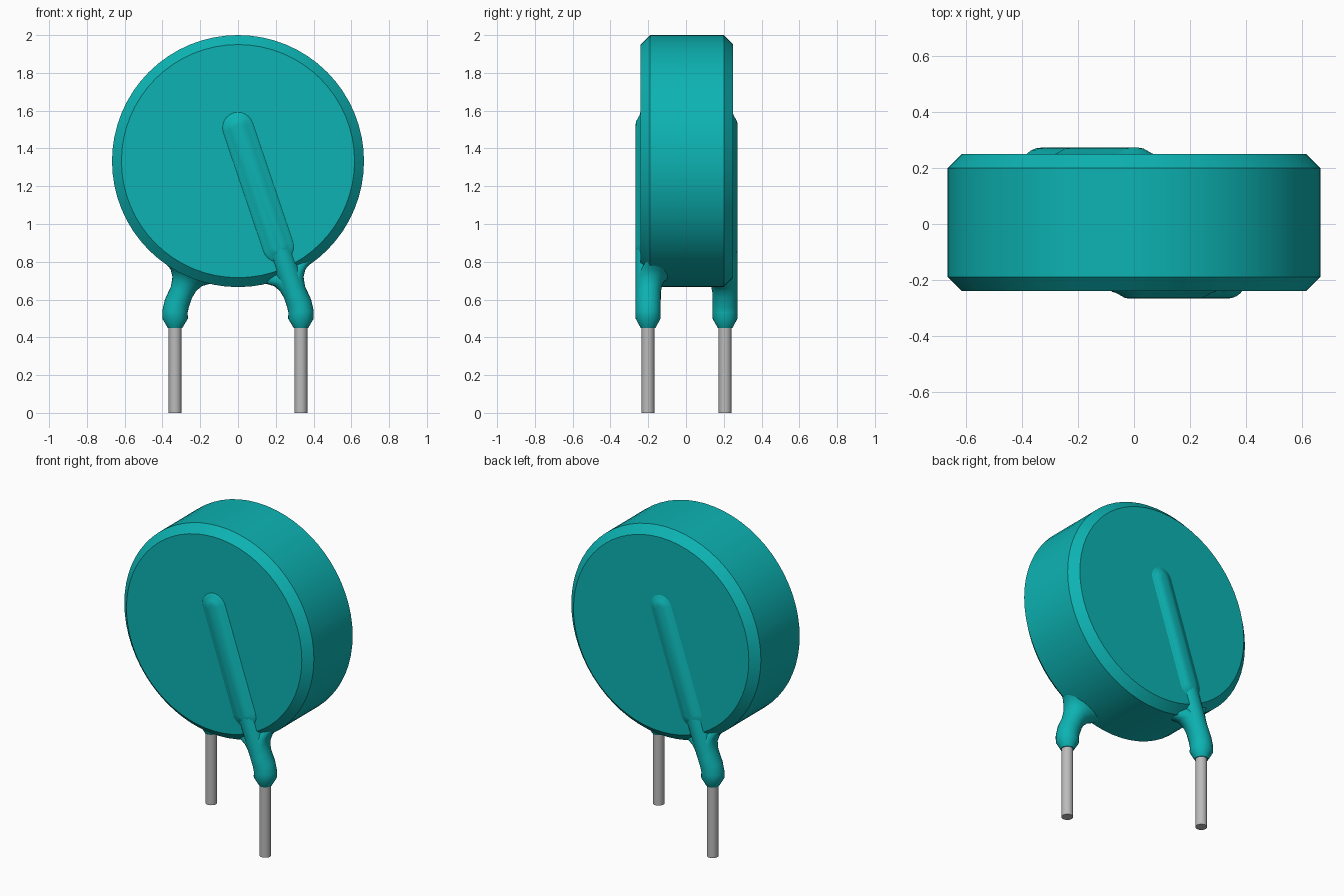
import bpy, bmesh, math
from mathutils import Vector

cube = bpy.data.objects.get("Cube")
if cube:
    bpy.data.objects.remove(cube)

MID_Y = 0.003
SIDES = 24


def material(name, color):
    mat = bpy.data.materials.new(name)
    mat.use_nodes = True
    mat.diffuse_color = (*color, 1)
    mat.node_tree.nodes["Principled BSDF"].inputs["Base Color"].default_value = (*color, 1)
    return mat


teal = material("teal coating", (0.004, 0.45, 0.45))
metal = material("grey metal", (0.5, 0.5, 0.5))


def add_object(name, bm, mat, sharp_angle):
    bmesh.ops.recalc_face_normals(bm, faces=bm.faces)
    mesh = bpy.data.meshes.new(name)
    bm.to_mesh(mesh)
    bm.free()
    mesh.materials.append(mat)
    mesh.shade_smooth()
    mesh.set_sharp_from_angle(angle=math.radians(sharp_angle))
    obj = bpy.data.objects.new(name, mesh)
    bpy.context.collection.objects.link(obj)
    return obj


def loft(name, rings, mat, side, sharp_angle=40):
    """Skin closed rings of points; side -1 turns the part half round z."""
    bm = bmesh.new()
    loops = [[bm.verts.new((side * p.x, side * p.y + MID_Y, p.z)) for p in ring]
             for ring in rings]
    for a, b in zip(loops, loops[1:]):
        for i in range(len(a)):
            j = (i + 1) % len(a)
            bm.faces.new((a[i], a[j], b[j], b[i]))
    bm.faces.new(loops[0])
    bm.faces.new(loops[-1])
    return add_object(name, bm, mat, sharp_angle)


def oval(left, right, front, back):
    """Ring spanning two x-z points sideways and front to back in y."""
    l, r = Vector((left[0], 0, left[1])), Vector((right[0], 0, right[1]))
    center = (l + r) / 2 + Vector((0, (front + back) / 2, 0))
    u, v = (r - l) / 2, Vector((0, (back - front) / 2, 0))
    angles = [math.tau * i / SIDES for i in range(SIDES)]
    return [center + u * math.cos(t) + v * math.sin(t) for t in angles]


def stadium(a, b, reach, y):
    """Rounded outline at a given reach around the segment a-b."""
    a, b = Vector((a[0], y, a[1])), Vector((b[0], y, b[1]))
    along = (a - b).normalized()
    across = Vector((along.z, 0, -along.x))
    points = []
    for end, sign in ((a, 1), (b, -1)):
        for i in range(13):
            t = math.pi * i / 12
            points.append(end + sign * reach * (across * math.cos(t) + along * math.sin(t)))
    return points


# Chamfered round body
bm = bmesh.new()
profile = [(0.617, -0.245), (0.667, -0.195), (0.667, 0.195), (0.617, 0.245)]
loops = []
for radius, y in profile:
    loops.append([bm.verts.new((radius * math.sin(math.tau * i / 64), y + 0.005,
                                1.333 + radius * math.cos(math.tau * i / 64)))
                  for i in range(64)])
for a, b in zip(loops, loops[1:]):
    for i in range(64):
        bm.faces.new((a[i], a[i - 1], b[i - 1], b[i]))
bm.faces.new(loops[0])
bm.faces.new(loops[-1])
add_object("disc_body", bm, teal, 30)

# Coated leg: collar, bend and flare into the body
leg_stations = [
    ((0.295, 0.45), (0.372, 0.45), -0.243, -0.165),
    ((0.265, 0.50), (0.401, 0.50), -0.270, -0.137),
    ((0.267, 0.53), (0.401, 0.54), -0.270, -0.137),
    ((0.260, 0.56), (0.387, 0.60), -0.270, -0.137),
    ((0.243, 0.61), (0.355, 0.67), -0.270, -0.136),
    ((0.222, 0.645), (0.347, 0.72), -0.266, -0.128),
    ((0.190, 0.672), (0.357, 0.76), -0.258, -0.110),
    ((0.140, 0.685), (0.387, 0.797), -0.245, -0.080),
    ((0.100, 0.700), (0.440, 0.845), -0.225, -0.050),
]

# Straight buried lead continuing from the bend up under the face
core_stations = [
    ((0.243, 0.61), (0.355, 0.67), -0.270, -0.136),
    ((0.137, 0.908), (0.263, 0.952), -0.270, -0.136),
]

# Soft ridge over the lead on the flat face: reach and depth
ridge_steps = [(0.088, -0.235), (0.080, -0.245), (0.064, -0.250),
               (0.048, -0.259), (0.034, -0.267), (0.018, -0.270)]

for side, label in ((1, "front"), (-1, "back")):
    loft(label + "_coated_leg", [oval(*s) for s in leg_stations], teal, side)
    loft(label + "_leg_core", [oval(*s) for s in core_stations], teal, side)
    loft(label + "_ridge", [stadium((0.0, 1.51), (0.213, 0.88), r, y)
                            for r, y in ridge_steps], teal, side, 60)
    # Bare metal pin
    loft(label + "_pin", [oval((0.299, z), (0.367, z), -0.238, -0.170)
                          for z in (0, 0.47)], metal, side)
